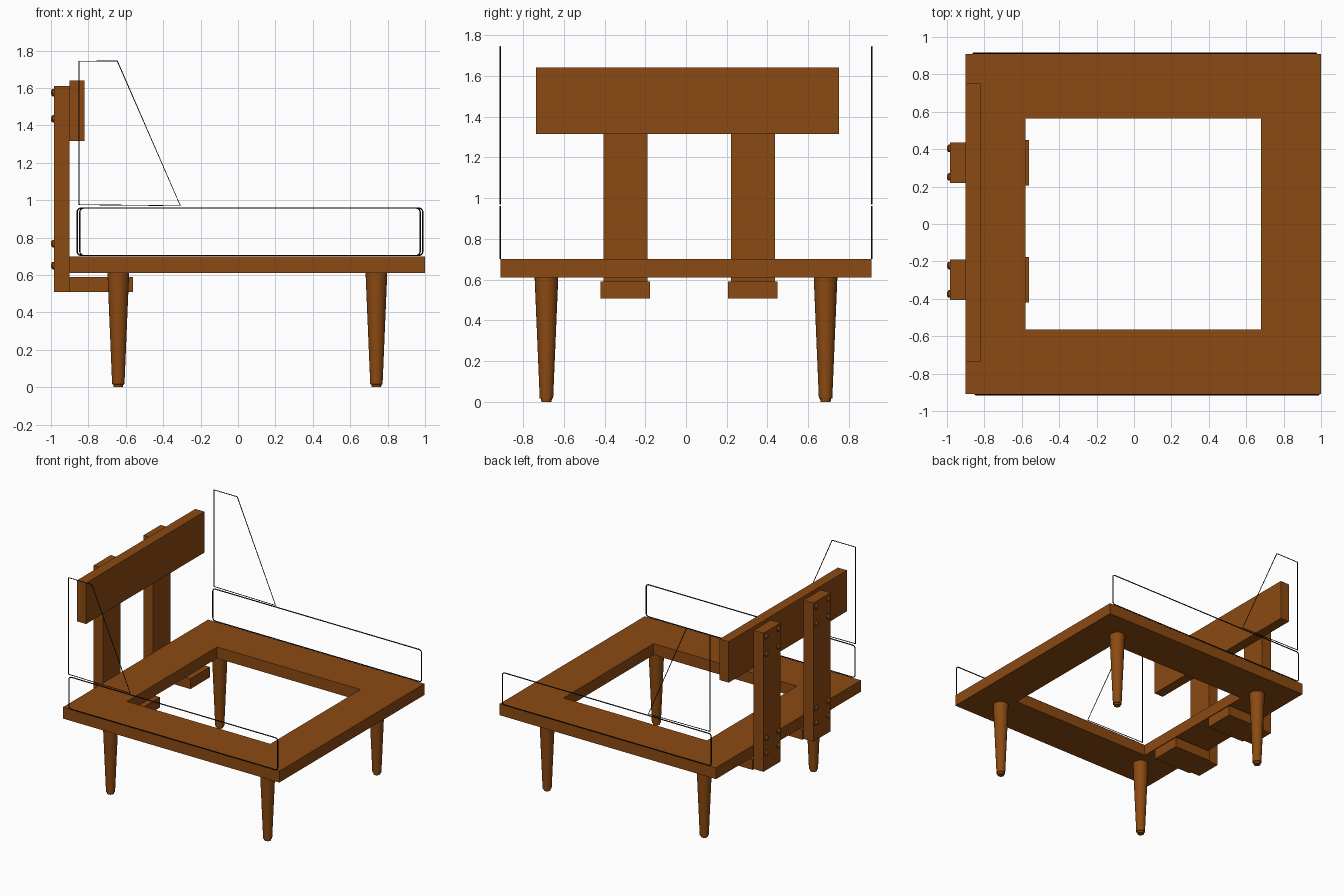
import bpy
import math

cube = bpy.data.objects.get("Cube")
if cube:
    bpy.data.objects.remove(cube, do_unlink=True)


def material(name, rgb):
    m = bpy.data.materials.new(name)
    m.use_nodes = True
    m.diffuse_color = (*rgb, 1)
    m.node_tree.nodes["Principled BSDF"].inputs["Base Color"].default_value = (*rgb, 1)
    return m


wood = material("brown wood", (0.26, 0.068, 0.006))
dark = material("dark wire", (0.012, 0.008, 0.005))


def mesh_object(name, verts, faces):
    mesh = bpy.data.meshes.new(name)
    mesh.from_pydata(verts, [], faces)
    mesh.materials.append(wood)
    ob = bpy.data.objects.new(name, mesh)
    bpy.context.collection.objects.link(ob)
    return ob


def box(name, xs, ys, zs):
    verts = [(x, y, z) for x in xs for y in ys for z in zs]
    faces = [(0, 1, 3, 2), (4, 6, 7, 5), (0, 4, 5, 1),
             (2, 3, 7, 6), (0, 2, 6, 4), (1, 5, 7, 3)]
    return mesh_object(name, verts, faces)


def lathe(name, profile, location, rotation=(0, 0, 0), sides=24):
    """Closed turned solid from (radius, height) pairs."""
    verts = [(r * math.cos(math.tau * i / sides), r * math.sin(math.tau * i / sides), h)
             for r, h in profile for i in range(sides)]
    faces = [(k * sides + i, k * sides + (i + 1) % sides,
              (k + 1) * sides + (i + 1) % sides, (k + 1) * sides + i)
             for k in range(len(profile) - 1) for i in range(sides)]
    faces += [tuple(reversed(range(sides))), tuple(range(len(verts) - sides, len(verts)))]
    ob = mesh_object(name, verts, faces)
    ob.location, ob.rotation_euler = location, rotation
    bpy.ops.object.select_all(action="DESELECT")
    ob.select_set(True)
    bpy.context.view_layer.objects.active = ob
    bpy.ops.object.shade_smooth_by_angle(angle=math.radians(35))
    return ob


def wire(name, points, y, radius):
    """Closed wire loop in an upright plane."""
    curve = bpy.data.curves.new(name, "CURVE")
    curve.dimensions = "3D"
    curve.bevel_depth = radius
    curve.bevel_resolution = 1
    spline = curve.splines.new("POLY")
    spline.points.add(len(points) - 1)
    for p, (x, z) in zip(spline.points, points):
        p.co = (x, y, z, 1)
    spline.use_cyclic_u = True
    curve.materials.append(dark)
    bpy.context.collection.objects.link(bpy.data.objects.new(name, curve))


def rounded_rectangle(x0, x1, z0, z1, r, steps=5):
    corners = [(x1 - r, z1 - r, 0), (x0 + r, z1 - r, 1), (x0 + r, z0 + r, 2), (x1 - r, z0 + r, 3)]
    return [(cx + r * math.cos((q + i / steps) * math.pi / 2),
             cz + r * math.sin((q + i / steps) * math.pi / 2))
            for cx, cz, q in corners for i in range(steps + 1)]


# Seat frame with its rectangular opening
outer = [(-0.9, -0.91), (1, -0.91), (1, 0.91), (-0.9, 0.91)]
inner = [(-0.58, -0.565), (0.68, -0.565), (0.68, 0.565), (-0.58, 0.565)]
verts = [(x, y, z) for z in (0.61, 0.70) for x, y in outer + inner]
faces = []
for i in range(4):
    j = (i + 1) % 4
    faces += [(i, j, j + 8, i + 8), (j + 4, i + 4, i + 12, j + 12),
              (i + 8, j + 8, j + 12, i + 12), (j, i, i + 4, j + 4)]
mesh_object("seat_frame", verts, faces)

# Tapered legs with small feet
for end, x in (("right", -0.64), ("left", 0.74)):
    for side, y in (("front", -0.685), ("back", 0.685)):
        lathe(f"{side}_{end}_leg",
              [(0.025, 0), (0.027, 0.015), (0.033, 0.016), (0.058, 0.61)], (x, y, 0))

# Backrest board, posts, support arms and screw heads
box("backrest_board", (-0.9, -0.82), (-0.735, 0.75), (1.315, 1.64))
for side, y in (("front", -0.298), ("back", 0.328)):
    box(f"{side}_backrest_post", (-0.985, -0.9), (y - 0.108, y + 0.108), (0.51, 1.61))
    box(f"{side}_support_arm", (-0.9, -0.562), (y - 0.122, y + 0.122), (0.508, 0.59))
    for n, z in enumerate((0.65, 0.767, 1.435, 1.575)):
        for dy in (-0.076, 0.076):
            lathe(f"{side}_screw_head_{n}",
                  [(0.02, 0), (0.02, 0.007), (0.015, 0.013), (0.006, 0.016)],
                  (-0.984, y + dy, z), (0, -math.pi / 2, 0), 12)

# Wire side rails and cushion guards
for side, y, dx in (("front", -0.912, 0), ("back", 0.912, -0.014)):
    wire(f"{side}_side_rail",
         rounded_rectangle(-0.846 + dx, 0.988 + dx, 0.704, 0.958, 0.022), y, 0.004)
    wire(f"{side}_side_guard",
         [(-0.85, 0.976), (-0.85, 1.743), (-0.645, 1.743), (-0.308, 0.97)], y, 0.0035)
